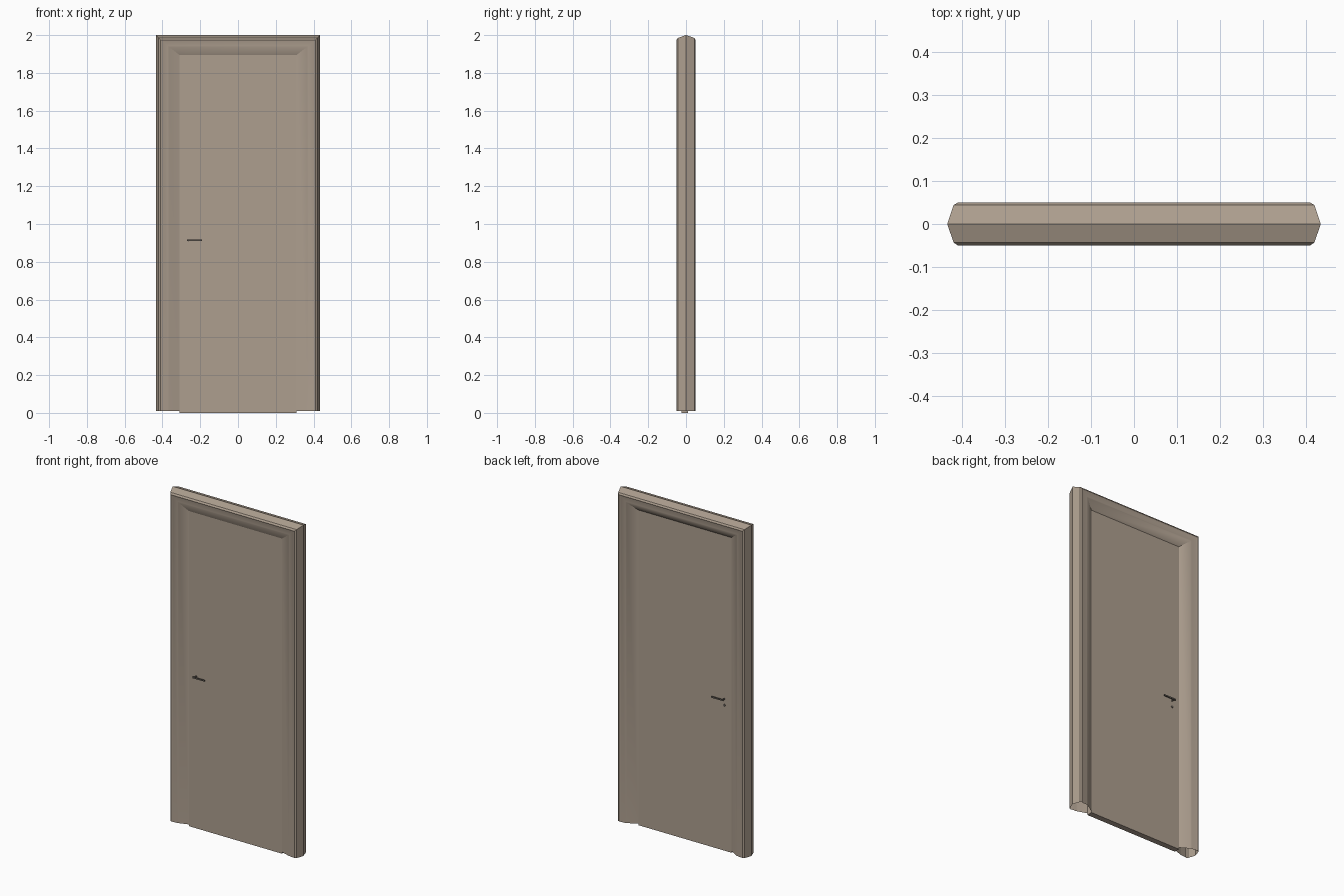
import bpy, bmesh, math
from mathutils import Matrix, Vector

if "Cube" in bpy.data.objects:
    bpy.data.objects.remove(bpy.data.objects["Cube"])


def material(name, rgb):
    m = bpy.data.materials.new(name)
    m.diffuse_color = (*rgb, 1)
    m.use_nodes = True
    m.node_tree.nodes["Principled BSDF"].inputs["Base Color"].default_value = m.diffuse_color
    return m


WOOD = material("beige_wood", (0.42, 0.345, 0.275))
METAL = material("dark_metal", (0.16, 0.14, 0.12))


def finish(bm, name, mat, smooth=None):
    bmesh.ops.recalc_face_normals(bm, faces=bm.faces[:])
    me = bpy.data.meshes.new(name)
    bm.to_mesh(me)
    bm.free()
    me.materials.append(mat)
    ob = bpy.data.objects.new(name, me)
    bpy.context.collection.objects.link(ob)
    if smooth:
        bpy.ops.object.select_all(action='DESELECT')
        ob.select_set(True)
        bpy.context.view_layer.objects.active = ob
        bpy.ops.object.shade_smooth_by_angle(angle=math.radians(smooth))
    return ob


def box(bm, lo, hi):
    lo, hi = Vector(lo), Vector(hi)
    mat = Matrix.Translation((lo + hi) / 2) @ Matrix.Diagonal((*(hi - lo), 1))
    bmesh.ops.create_cube(bm, size=1, matrix=mat)


def rod(bm, a, b, r, sides=12):
    a, b = Vector(a), Vector(b)
    d = b - a
    mat = Matrix.Translation((a + b) / 2) @ d.to_track_quat('Z', 'Y').to_matrix().to_4x4()
    bmesh.ops.create_cone(bm, cap_ends=True, segments=sides, radius1=r, radius2=r,
                          depth=d.length, matrix=mat)


FRONT, BACK = -0.025, 0.01     # door leaf faces

# door frame: moulded profile (half width, top height, y) swept up, across and down
profile = [
    (0.31, 1.895, FRONT), (0.365, 1.937, -0.043), (0.372, 1.943, -0.045),
    (0.40, 1.968, -0.047), (0.41, 1.975, -0.05), (0.42, 1.985, -0.043),
    (0.435, 2.0, 0.0),
    (0.42, 1.985, 0.044), (0.41, 1.975, 0.05), (0.40, 1.968, 0.047),
    (0.372, 1.943, 0.045), (0.365, 1.937, 0.043), (0.31, 1.895, BACK),
]
bm = bmesh.new()
stations = [
    [bm.verts.new((side * x, y, z if top else 0.01)) for x, z, y in profile]
    for side, top in ((-1, False), (-1, True), (1, True), (1, False))
]
for a, b in zip(stations, stations[1:]):
    for i in range(len(profile) - 1):
        bm.faces.new((a[i], a[i + 1], b[i + 1], b[i]))
finish(bm, "door_frame", WOOD, 25)

# door leaf
bm = bmesh.new()
box(bm, (-0.31, FRONT, 0), (0.31, BACK, 1.895))
finish(bm, "door_leaf", WOOD)

# lever handles on both faces, with a spindle and small rosette
for name, face, s in (("front_handle", FRONT, -1), ("back_handle", BACK, 1)):
    bm = bmesh.new()
    rod(bm, (-0.262, face, 0.913), (-0.262, face + s * 0.003, 0.913), 0.006)
    rod(bm, (-0.262, face, 0.913), (-0.262, face + s * 0.02, 0.913), 0.004)
    box(bm, (-0.27, face + s * 0.02 - 0.003, 0.909), (-0.19, face + s * 0.02 + 0.003, 0.917))
    finish(bm, name, METAL, 30)

# lock turn below the back handle
bm = bmesh.new()
rod(bm, (-0.262, BACK, 0.875), (-0.262, BACK + 0.004, 0.875), 0.007)
finish(bm, "lock_turn", METAL, 30)
